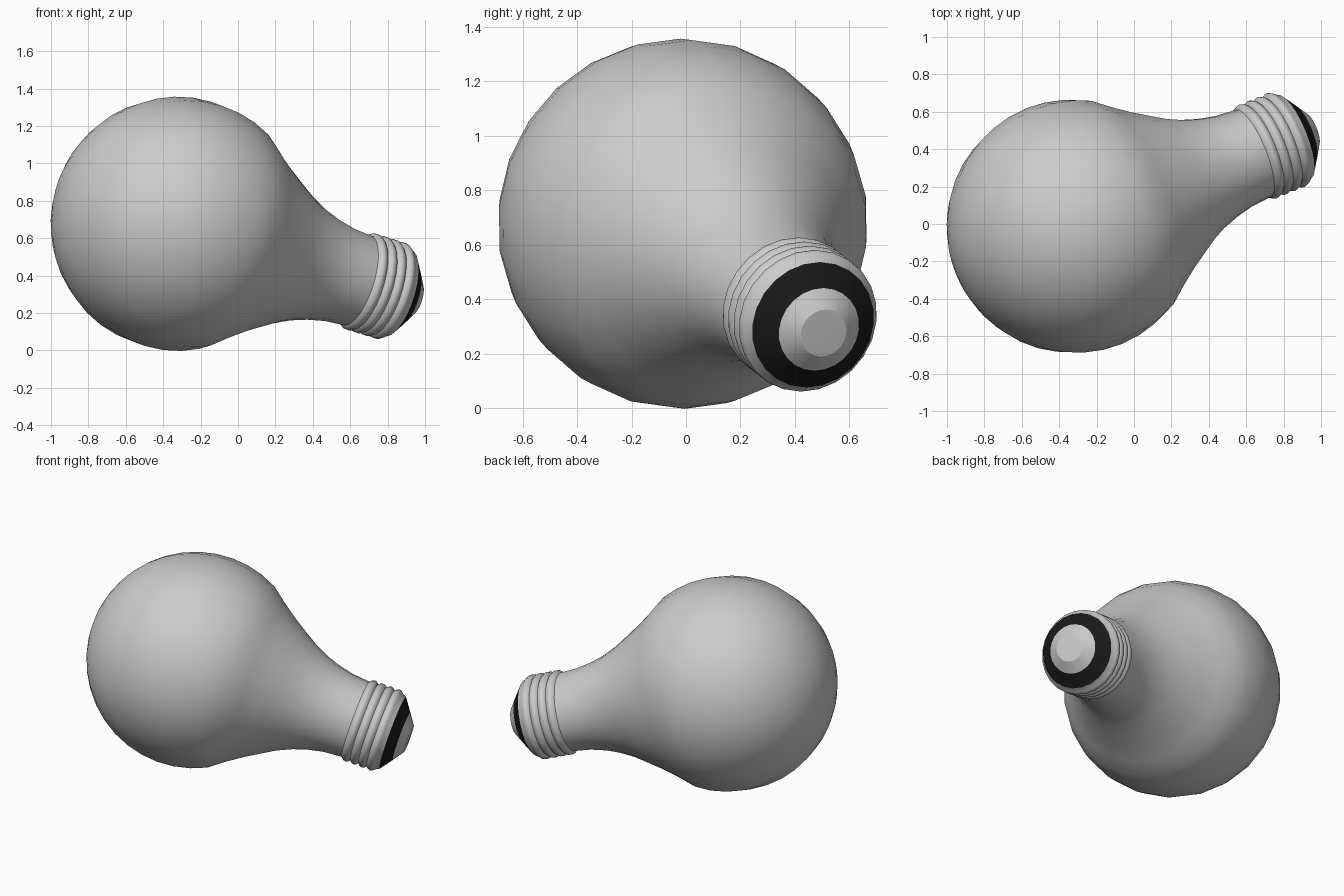
import bpy, bmesh, math
from mathutils import Vector

if "Cube" in bpy.data.objects:
    bpy.data.objects.remove(bpy.data.objects["Cube"])

CENTRE = Vector((-0.322, -0.012, 0.677))      # centre of the round glass
AXIS = Vector((0.889, 0.361, -0.28)).normalized()
TURN = AXIS.to_track_quat('Z', 'Y')
SEGMENTS = 24


def lathe(name, profile, angle=40):
    """Revolve (distance along axis, radius) points around the bulb axis."""
    bm = bmesh.new()
    verts = [bm.verts.new((r, 0, t)) for t, r in profile]
    edges = [bm.edges.new(pair) for pair in zip(verts, verts[1:])]
    bmesh.ops.spin(bm, geom=verts + edges, cent=(0, 0, 0), axis=(0, 0, 1),
                   angle=math.tau, steps=SEGMENTS)
    bmesh.ops.remove_doubles(bm, verts=bm.verts, dist=0.0005)
    bmesh.ops.recalc_face_normals(bm, faces=bm.faces)
    mesh = bpy.data.meshes.new(name)
    bm.to_mesh(mesh)
    bm.free()
    obj = bpy.data.objects.new(name, mesh)
    bpy.context.collection.objects.link(obj)
    obj.location = CENTRE
    obj.rotation_euler = TURN.to_euler()
    bpy.ops.object.select_all(action='DESELECT')
    obj.select_set(True)
    bpy.context.view_layer.objects.active = obj
    bpy.ops.object.shade_smooth_by_angle(angle=math.radians(angle))
    return obj


# Glass: round end, then a flared neck
R = 0.68
glass = [(-R * math.cos(math.radians(a)), R * math.sin(math.radians(a)))
         for a in range(0, 118, 9)]
glass += [(0.40, 0.535), (0.50, 0.465), (0.60, 0.403), (0.68, 0.355),
          (0.77, 0.313), (0.86, 0.283), (0.96, 0.261), (1.09, 0.25)]
lathe("glass_bulb", glass)

# Screw cap: rounded thread ridges
cap = [(1.075, 0.248)]
for i in range(25):
    u = i / 24
    cap.append((1.08 + 0.22 * u,
                0.254 + 0.016 * abs(math.sin(math.pi * 4 * u)) ** 0.8))
cap += [(1.325, 0.24)]
lathe("screw_cap", cap, 60)

# Black insulating ring
ring = lathe("insulator_ring", [(1.325, 0.24), (1.385, 0.158)])
black = bpy.data.materials.new("black")
black.diffuse_color = (0.01, 0.01, 0.01, 1)
black.use_nodes = True
black.node_tree.nodes["Principled BSDF"].inputs["Base Color"].default_value = black.diffuse_color
ring.data.materials.append(black)

# End contact
lathe("end_contact", [(1.385, 0.158), (1.433, 0.09), (1.436, 0.0)], 25)
